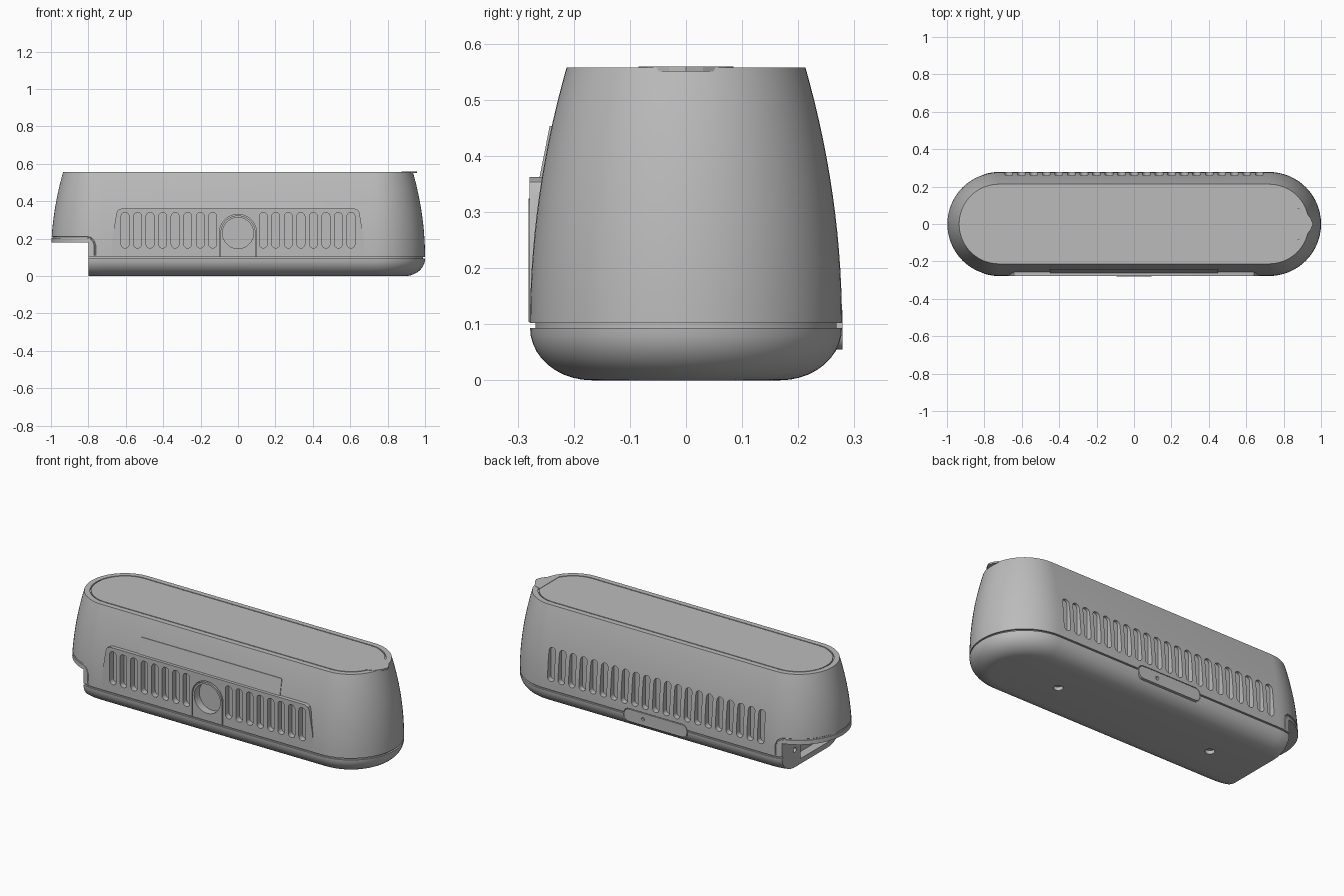
import bpy, bmesh, math
from math import sin, cos, pi, sqrt, asin

if "Cube" in bpy.data.objects:
    bpy.data.objects.remove(bpy.data.objects["Cube"])

grey = bpy.data.materials.new("matte_grey")
grey.use_nodes = True
GREY = (0.5, 0.5, 0.5, 1)
grey.diffuse_color = GREY
next(n for n in grey.node_tree.nodes if n.type == 'BSDF_PRINCIPLED').inputs["Base Color"].default_value = GREY

R, STRAIGHT, TOP = 0.278, 0.722, 0.557


def inset(z):
    """How far the wall leans in at height z."""
    return 0.065 * max(0, (z - 0.1) / (TOP - 0.1)) ** 2


def finish(bm, name):
    bmesh.ops.recalc_face_normals(bm, faces=bm.faces)
    mesh = bpy.data.meshes.new(name)
    bm.to_mesh(mesh)
    bm.free()
    mesh.materials.append(grey)
    ob = bpy.data.objects.new(name, mesh)
    bpy.context.collection.objects.link(ob)
    return ob


def add_prism(bm, pts, axis, a, b):
    """Extrude a flat outline along an axis from a to b."""
    def place(p, d):
        return {'x': (d, p[0], p[1]), 'y': (p[0], d, p[1]), 'z': (p[0], p[1], d)}[axis]
    lo = [bm.verts.new(place(p, a)) for p in pts]
    hi = [bm.verts.new(place(p, b)) for p in pts]
    faces = [bm.faces.new(lo[::-1]), bm.faces.new(hi)]
    for i in range(len(pts)):
        j = (i + 1) % len(pts)
        faces.append(bm.faces.new((lo[i], lo[j], hi[j], hi[i])))
    bmesh.ops.recalc_face_normals(bm, faces=faces)


def prism(name, pts, axis, a, b):
    bm = bmesh.new()
    add_prism(bm, pts, axis, a, b)
    return finish(bm, name)


def rect(x0, x1, z0, z1):
    return [(x0, z0), (x1, z0), (x1, z1), (x0, z1)]


def circle(x, z, r, n=32):
    return [(x + r * cos(2 * pi * i / n), z + r * sin(2 * pi * i / n)) for i in range(n)]


def rounded(x0, x1, z0, z1, r, n=8):
    pts = []
    corners = [(x1 - r, z1 - r), (x0 + r, z1 - r), (x0 + r, z0 + r), (x1 - r, z0 + r)]
    for k, (cx, cz) in enumerate(corners):
        for i in range(n + 1):
            t = pi / 2 * (k + i / n)
            p = (cx + r * cos(t), cz + r * sin(t))
            if not pts or math.dist(p, pts[-1]) > 1e-5:
                pts.append(p)
    if math.dist(pts[0], pts[-1]) < 1e-5:
        pts.pop()
    return pts


def arch(half, z0, zc, n=24):
    return [(-half, z0), (half, z0)] + [(half * cos(pi * i / n), zc + half * sin(pi * i / n)) for i in range(n + 1)]


def combine(target, tool, operation='DIFFERENCE'):
    mod = target.modifiers.new("cut", 'BOOLEAN')
    mod.operation, mod.solver, mod.object = operation, 'EXACT', tool
    bpy.context.view_layer.objects.active = target
    bpy.ops.object.modifier_apply(modifier=mod.name)
    bpy.data.objects.remove(tool)


def smooth(ob):
    bpy.ops.object.select_all(action='DESELECT')
    ob.select_set(True)
    bpy.context.view_layer.objects.active = ob
    bpy.ops.object.shade_smooth_by_angle(angle=math.radians(30))


# Housing: stadium rings lofted up the wall, with a seam and a lid groove
def stadium(off, n=32):
    r = R - off
    ring = [(STRAIGHT + r * sin(pi * i / n), -r * cos(pi * i / n)) for i in range(n + 1)]
    return ring + [(-x, -y) for x, y in ring]


profile = [(0.11 * (1 - sin(t)), 0.093 * (1 - cos(t))) for t in (pi / 2 * i / 10 for i in range(11))]
profile += [(0.01, 0.093), (0.01, 0.102)]
profile += [(inset(z), z) for z in (0.102 + (TOP - 0.102) * i / 14 for i in range(15))]
profile += [(0.095, TOP), (0.095, TOP - 0.008), (0.101, TOP - 0.008), (0.101, TOP)]
bm = bmesh.new()
rings = [[bm.verts.new((x, y, z)) for x, y in stadium(o)] for o, z in profile]
for lo, hi in zip(rings, rings[1:]):
    for i in range(len(lo)):
        j = (i + 1) % len(lo)
        bm.faces.new((lo[i], lo[j], hi[j], hi[i]))
bm.faces.new(rings[0][::-1])
bm.faces.new(rings[-1])
housing = finish(bm, "housing")

# Upright front panel, proud of the leaning wall
half_panel = [(0.675, 0.103), (0.672, 0.2), (0.65, 0.335), (0.642, 0.353), (0.622, 0.362)]
panel = half_panel + [(-x, z) for x, z in half_panel[::-1]]
combine(housing, prism("front_panel", panel, 'y', -0.2785, -0.2), 'UNION')

# Corner notch under the overhanging end
combine(housing, prism("notch_cutter", rect(-1.1, -0.8, -0.1, 0.18), 'y', -0.5, 0.5))

# Vent slots, camera pocket, latch pocket, screw holes and port recess
bm = bmesh.new()
for i in range(8):
    for s in (-1, 1):
        x = s * (0.135 + 0.067 * i)
        add_prism(bm, rounded(x - 0.021, x + 0.021, 0.15, 0.34, 0.021), 'y', -0.4, -0.245)
for i in range(21):
    x = 0.067 * (i - 10)
    add_prism(bm, rounded(x - 0.021, x + 0.021, 0.15, 0.34, 0.021), 'y', 0.245, 0.4)
add_prism(bm, arch(0.1, 0.106, 0.23), 'y', -0.4, -0.235)
add_prism(bm, rounded(-0.204, 0.204, 0.051, 0.129, 0.034), 'y', 0.262, 0.4)
for x in (-0.5, 0.5):
    add_prism(bm, circle(x, 0, 0.025, 20), 'z', -0.1, 0.02)
add_prism(bm, rect(-0.16, 0.1, 0.03, 0.15), 'x', -0.85, -0.75)
add_prism(bm, circle(0.15, 0.1, 0.014, 16), 'x', -0.85, -0.77)
combine(housing, finish(bm, "detail_cutter"))

# Fine groove that follows the notch around the rounded end
z_lip = 0.208
r = R - inset(z_lip)
start = [(-0.765, 0.11), (-0.765, 0.165), (-0.774, 0.19), (-0.79, 0.204)]
path = []
for x, z in start:
    path.append((x, -sqrt((R - inset(z)) ** 2 - (x + STRAIGHT) ** 2), z))
t0 = asin((0.81 - STRAIGHT) / r)
for i in range(17):
    t = t0 + (pi - 2 * t0) * i / 16
    path.append((-STRAIGHT - r * sin(t), -r * cos(t), z_lip))
path += [(x, -y, z) for x, y, z in path[:len(start)][::-1]]
curve = bpy.data.curves.new("lip_path", 'CURVE')
curve.dimensions = '3D'
curve.bevel_depth, curve.bevel_resolution, curve.use_fill_caps = 0.005, 1, True
spline = curve.splines.new('POLY')
spline.points.add(len(path) - 1)
for point, co in zip(spline.points, path):
    point.co = (*co, 1)
tube = bpy.data.objects.new("lip_curve", curve)
bpy.context.collection.objects.link(tube)
bpy.context.view_layer.update()
bm = bmesh.new()
bm.from_mesh(tube.evaluated_get(bpy.context.evaluated_depsgraph_get()).to_mesh())
bmesh.ops.remove_doubles(bm, verts=bm.verts, dist=1e-5)
bpy.data.objects.remove(tube)
combine(housing, finish(bm, "lip_cutter"))
smooth(housing)

# Camera surround with a round opening
surround = prism("camera_surround", arch(0.094, 0.104, 0.23), 'y', -0.281, -0.234)
combine(surround, prism("lens_cutter", circle(0, 0.23, 0.083, 48), 'y', -0.4, -0.1))
smooth(surround)

# Rear latch with a pinhole
latch = prism("rear_latch", rounded(-0.2, 0.2, 0.055, 0.125, 0.03), 'y', 0.255, 0.2785)
combine(latch, prism("pinhole_cutter", circle(0.08, 0.09, 0.01, 16), 'y', 0.265, 0.4))
smooth(latch)

# Thin label plate above the front panel, and the lid tab
prism("label_plate", [(-0.261, 0.362), (-0.243, 0.453), (-0.23, 0.453), (-0.23, 0.362)], 'x', -0.45, 0.45)
tab = [(0.875, 0.085), (0.915, 0.07), (0.945, 0.03), (0.957, 0)]
prism("lid_tab", tab + [(x, -y) for x, y in tab[-2::-1]], 'z', 0.55, 0.559)
